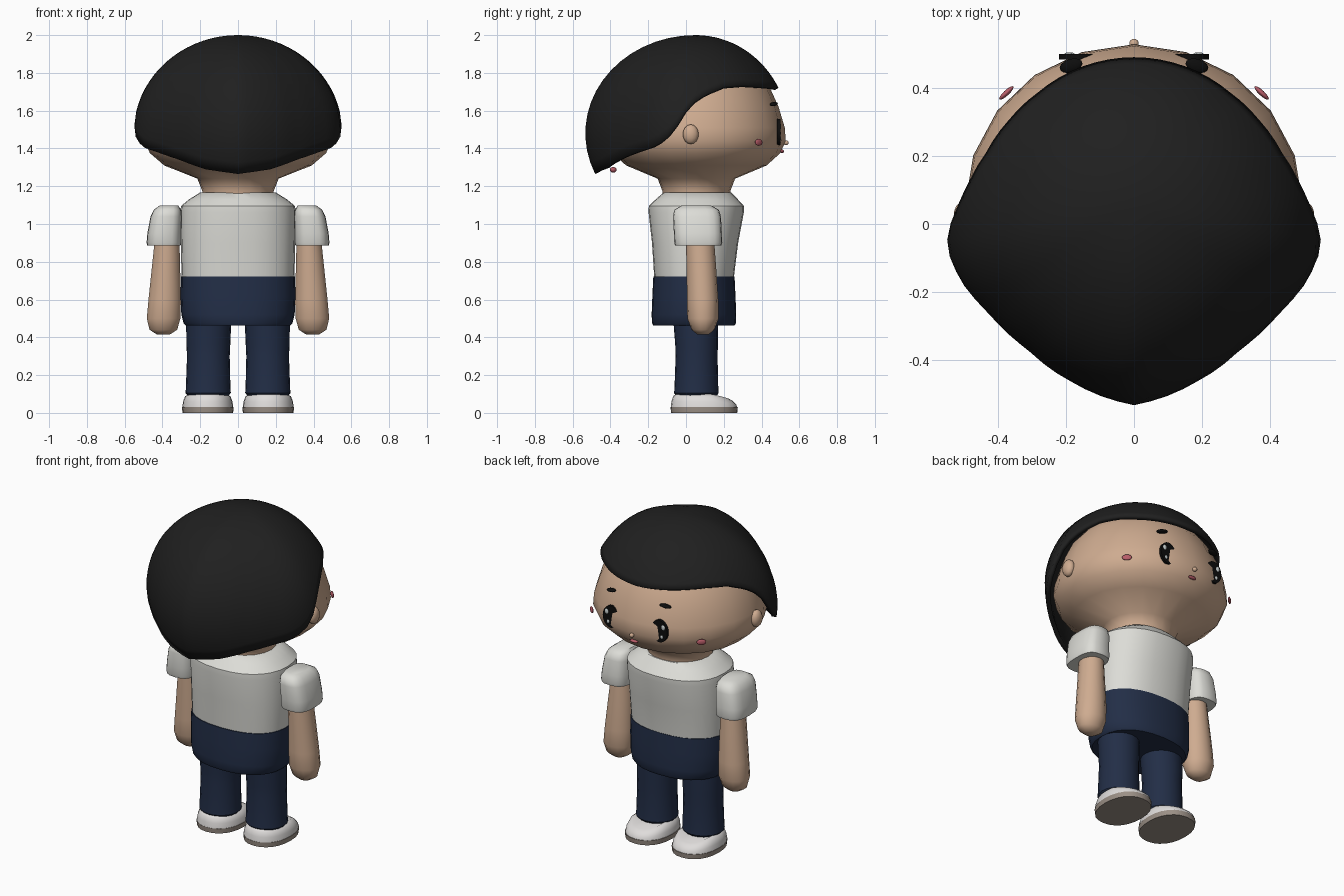
import bpy, bmesh, math
from mathutils import Matrix, Vector

if "Cube" in bpy.data.objects:
    bpy.data.objects.remove(bpy.data.objects["Cube"])


def material(name, r, g, b):
    m = bpy.data.materials.new(name)
    m.use_nodes = True
    m.diffuse_color = (r, g, b, 1)
    bsdf = next(n for n in m.node_tree.nodes if n.type == 'BSDF_PRINCIPLED')
    bsdf.inputs["Base Color"].default_value = (r, g, b, 1)
    bsdf.inputs["Roughness"].default_value = 0.8
    return m


SKIN = material("skin", .62, .41, .28)
HAIR = material("black hair", .014, .014, .014)
SHIRT = material("off white cloth", .72, .72, .68)
NAVY = material("navy cloth", .016, .027, .062)
SHOE = material("shoe white", .74, .72, .71)
SOLE = material("sole grey", .33, .28, .24)
BLACK = material("eye black", .004, .004, .004)
PINK = material("pink", .48, .11, .14)
SHINE = material("eye shine", .6, .65, .65)


def finish(bm, name, mats, angle=40):
    bmesh.ops.recalc_face_normals(bm, faces=bm.faces)
    mesh = bpy.data.meshes.new(name)
    bm.to_mesh(mesh)
    bm.free()
    for m in mats:
        mesh.materials.append(m)
    ob = bpy.data.objects.new(name, mesh)
    bpy.context.collection.objects.link(ob)
    bpy.ops.object.select_all(action='DESELECT')
    ob.select_set(True)
    bpy.context.view_layer.objects.active = ob
    bpy.ops.object.shade_smooth_by_angle(angle=math.radians(angle))
    return ob


def skin_rings(bm, rings):
    """Join neighbouring rings of vertices with quads."""
    n = len(rings[0])
    for a, b in zip(rings, rings[1:]):
        for j in range(n):
            k = (j + 1) % n
            bm.faces.new((a[j], a[k], b[k], b[j]))


def loft(name, mat, sections, sides=20, power=2.0, angle=40):
    """Sections are (z, centre x, centre y, radius x, radius y), bottom up."""
    bm = bmesh.new()
    rings = []
    for z, cx, cy, rx, ry in sections:
        ring = []
        for j in range(sides):
            a = math.tau * j / sides
            s, c = math.sin(a), math.cos(a)
            x = math.copysign(abs(s) ** (2 / power), s)
            y = math.copysign(abs(c) ** (2 / power), c)
            ring.append(bm.verts.new((cx + rx * x, cy + ry * y, z)))
        rings.append(ring)
    skin_rings(bm, rings)
    bm.faces.new(rings[0])
    bm.faces.new(rings[-1])
    return finish(bm, name, [mat], angle)


def ellipsoid(name, mat, centre, size, turn=0.0, tilt=0.0):
    bm = bmesh.new()
    bmesh.ops.create_uvsphere(bm, u_segments=14, v_segments=8, radius=1)
    place = (Matrix.Translation(centre) @ Matrix.Rotation(turn, 4, 'Z')
             @ Matrix.Rotation(tilt, 4, 'Y') @ Matrix.Diagonal((*size, 1)))
    bmesh.ops.transform(bm, matrix=place, verts=bm.verts)
    return finish(bm, name, [mat], 80)


def lookup(table, t):
    """Smooth interpolation through (t, value) pairs."""
    for (t0, v0), (t1, v1) in zip(table, table[1:]):
        if t <= t1:
            f = (t - t0) / (t1 - t0)
            return v0 + (v1 - v0) * f
    return table[-1][1]


# Head and neck
profile = [(1.13, .18), (1.175, .18), (1.24, .205), (1.31, .372), (1.375, .444),
           (1.44, .473), (1.51, .468), (1.62, .435), (1.72, .39), (1.82, .31),
           (1.89, .18), (1.92, .03)]
loft("head", SKIN, [(z, 0, .055, r * 1.05, r) for z, r in profile], 20, angle=70)

# Hair: a dome cut off at a hem that is high over the face and low at the back
HEM = [(0, 1.72), (30, 1.73), (55, 1.738), (70, 1.73), (83, 1.69), (93, 1.63),
       (100, 1.52), (106, 1.45), (113, 1.408), (140, 1.345), (160, 1.29), (180, 1.265)]
REACH = [(0, .496), (40, .503), (80, .537), (95, .555), (104, .562), (114, .552),
         (127, .528), (143, .523), (160, .545), (180, .583)]
bm = bmesh.new()
COLS, ROWS = 72, 16
rings = []
for i in range(1, ROWS + 1):
    ring = []
    for j in range(COLS):
        deg = 360 * j / COLS
        side = min(deg, 360 - deg)
        edge = math.acos((lookup(HEM, side) - 1.48) / .52)
        phi = edge * i / ROWS
        r = lookup(REACH, side) * math.sin(phi)
        a = math.radians(deg)
        ring.append(bm.verts.new((r * math.sin(a), .05 + r * math.cos(a),
                                  1.48 + .52 * math.cos(phi))))
    rings.append(ring)
skin_rings(bm, rings)
crown = bm.verts.new((0, .05, 2.0))
for j in range(COLS):
    bm.faces.new((crown, rings[0][j], rings[0][(j + 1) % COLS]))
hair = finish(bm, "hair", [HAIR], 60)
shell = hair.modifiers.new("thickness", 'SOLIDIFY')
shell.thickness = .025
shell.offset = -1

# Face and ears
ellipsoid("nose", SKIN, (0, .53, 1.43), (.014, .014, .013))
ellipsoid("mouth", PINK, (0, .508, 1.385), (.028, .012, .009))
ellipsoid("nape_spot", PINK, (0, -.385, 1.287), (.025, .018, .015))
for s, side in ((-1, "right"), (1, "left")):
    ellipsoid(side + "_ear", SKIN, (s * .5, .025, 1.475), (.03, .042, .052))
    ellipsoid(side + "_cheek", PINK, (s * .375, .385, 1.432), (.028, .008, .018), s * -.75)
    ellipsoid(side + "_brow", BLACK, (s * .185, .465, 1.635), (.035, .02, .01), s * -.3, s * .15)
    # Flat eye disc, its inner half sunk into the face
    bm = bmesh.new()
    bmesh.ops.create_cone(bm, cap_ends=True, segments=24, radius1=1, radius2=1, depth=1)
    bmesh.ops.transform(bm, verts=bm.verts, matrix=Matrix.Translation((s * .165, .491, 1.487))
                        @ Matrix.Diagonal((.055, .016, .068, 1)) @ Matrix.Rotation(math.pi / 2, 4, 'X'))
    finish(bm, side + "_eye", [BLACK])
    for label, x, z, r in (("upper", .193, 1.515, .013), ("lower", .183, 1.455, .009)):
        ellipsoid(f"{side}_{label}_eye_shine", SHINE, (s * x, .498, z), (r, .006, r * 1.3))

# Shirt body and shorts
loft("shirt", SHIRT, [(.66, 0, .043, .29, .205), (.73, 0, .043, .299, .212),
                      (.9, 0, .048, .303, .228), (1.06, 0, .054, .306, .252),
                      (1.095, 0, .055, .302, .252), (1.13, 0, .057, .26, .218),
                      (1.167, 0, .06, .2, .178)], 28, 2.3)
loft("shorts", NAVY, [(.462, 0, .042, .275, .215), (.475, 0, .042, .288, .222),
                      (.52, 0, .042, .3, .224), (.62, 0, .042, .304, .22),
                      (.722, 0, .042, .302, .215)], 28, 2.3)

for s, side in ((-1, "right"), (1, "left")):
    # Arm with a rounded mitten hand
    loft(side + "_arm", SKIN,
         [(.415, s * .395, .09, .035, .03), (.44, s * .395, .09, .075, .06),
          (.5, s * .394, .09, .091, .083), (.6, s * .388, .088, .088, .083),
          (.75, s * .382, .082, .078, .079), (.9, s * .376, .075, .068, .075),
          (1.0, s * .37, .07, .065, .07)], 14, angle=50)
    # Puffed sleeve
    loft(side + "_sleeve", SHIRT,
         [(.885, s * .392, .065, .088, .122), (.9, s * .392, .065, .092, .127),
          (.95, s * .39, .063, .09, .127), (1.04, s * .38, .058, .083, .127),
          (1.075, s * .374, .056, .072, .118), (1.097, s * .366, .055, .05, .08)],
         20, 3, 50)
    # Trouser leg with a soft cuff
    loft(side + "_leg", NAVY,
         [(.092, s * .158, .055, .108, .108), (.105, s * .158, .055, .12, .118),
          (.13, s * .158, .055, .118, .116), (.3, s * .157, .056, .113, .111),
          (.36, s * .157, .056, .116, .113), (.5, s * .155, .05, .12, .118)], 20)
    # Shoe: upper slopes down to the toe, sole underneath
    shoe = loft(side + "_shoe", SHOE,
                [(.028, s * .16, .095, .135, .176), (.06, s * .16, .095, .131, .172),
                 (.088, s * .16, .09, .12, .158), (.1, s * .16, .085, .1, .14)], 24, 2.2, 60)
    for v in shoe.data.vertices:
        if v.co.z > .04 and v.co.y > .14:
            v.co.z -= (v.co.y - .14) * (v.co.z - .03) * 4
    loft(side + "_sole", SOLE, [(0, s * .16, .096, .134, .175),
                                (.03, s * .16, .096, .137, .178)], 24, 2.2)
